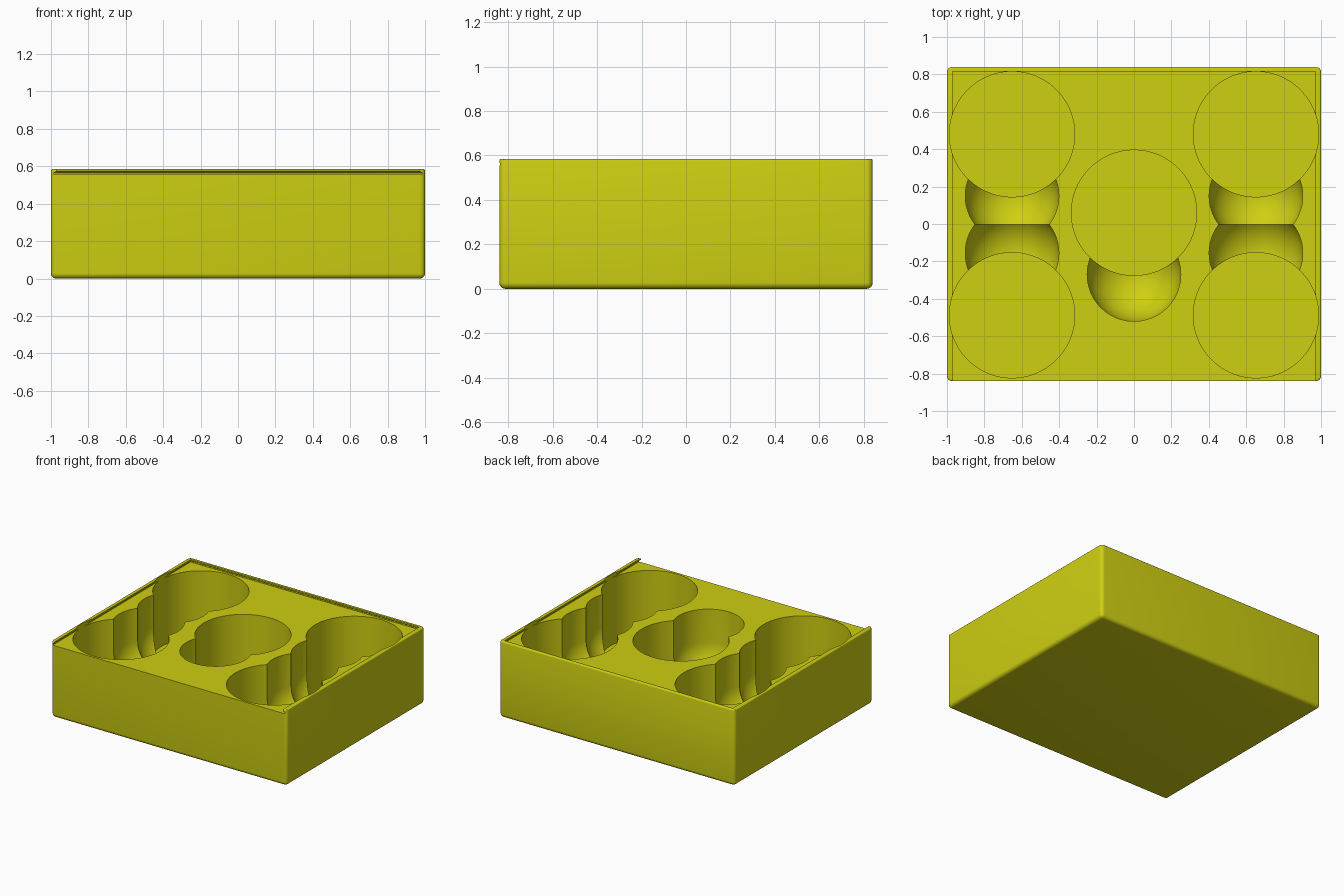
import bpy, bmesh, math

if "Cube" in bpy.data.objects:
    bpy.data.objects.remove(bpy.data.objects["Cube"])

TOP, FLOOR = 0.585, 0.555          # rim height, tray surface height
POCKET_Z = 0.04                    # flat pocket floor
SCOOP_Z, SCOOP_R = 0.30, 0.25      # centre height and radius of round finger scoops
POCKET_R = 0.335

yellow = bpy.data.materials.new("yellow")
yellow.diffuse_color = (0.62, 0.62, 0.006, 1)
yellow.use_nodes = True
yellow.node_tree.nodes["Principled BSDF"].inputs["Base Color"].default_value = yellow.diffuse_color


def make(name, bm):
    bmesh.ops.recalc_face_normals(bm, faces=bm.faces)
    me = bpy.data.meshes.new(name)
    bm.to_mesh(me)
    bm.free()
    me.materials.append(yellow)
    ob = bpy.data.objects.new(name, me)
    bpy.context.collection.objects.link(ob)
    return ob


def rounded_box():
    bm = bmesh.new()
    bmesh.ops.create_cube(bm, size=1)
    for v in bm.verts:
        v.co = (v.co.x * 2, v.co.y * 1.68, (v.co.z + 0.5) * TOP)
    # large rounding on the uprights and the base
    edges = [e for e in bm.edges if min(v.co.z for v in e.verts) < 0.01]
    bmesh.ops.bevel(bm, geom=edges, offset=0.028, segments=6, profile=0.5, affect='EDGES')
    # small rounding on the rim
    edges = [e for e in bm.edges if min(v.co.z for v in e.verts) > TOP - 0.001]
    bmesh.ops.bevel(bm, geom=edges, offset=0.008, segments=3, profile=0.5, affect='EDGES')
    return make("box", bm)


def lathe(name, profile, x, y, n=96):
    """Closed solid of revolution; end points at zero radius become poles."""
    bm = bmesh.new()
    rings = []
    for r, z in profile:
        if r < 1e-6:
            rings.append([bm.verts.new((x, y, z))])
        else:
            rings.append([bm.verts.new((x + r * math.cos(2 * math.pi * i / n),
                                        y + r * math.sin(2 * math.pi * i / n), z))
                          for i in range(n)])
    for a, b in zip(rings, rings[1:]):
        for i in range(n):
            j = (i + 1) % n
            if len(a) == 1:
                bm.faces.new((a[0], b[j], b[i]))
            else:
                bm.faces.new((a[i], a[j], b[j], b[i]))
    for ring in (rings[0], rings[-1]):
        if len(ring) > 1:
            bm.faces.new(ring)
    return make(name, bm)


def lid_slot():
    """Undercut slot for a sliding lid, open at the front."""
    bm = bmesh.new()
    rings = []
    for z, inset in ((FLOOR, 0.014), (0.564, 0.014), (0.574, 0.03), (0.7, 0.03)):
        hx, back = 1 - inset, 0.84 - inset + 0.006
        rings.append([bm.verts.new(c) for c in
                      ((-hx, -1, z), (hx, -1, z), (hx, back, z), (-hx, back, z))])
    for a, b in zip(rings, rings[1:]):
        for i in range(4):
            j = (i + 1) % 4
            bm.faces.new((a[i], a[j], b[j], b[i]))
    bm.faces.new(rings[0])
    bm.faces.new(rings[-1])
    return make("lid_slot_cutter", bm)


def cut(target, cutter):
    mod = target.modifiers.new("cut", 'BOOLEAN')
    mod.operation, mod.solver, mod.object = 'DIFFERENCE', 'EXACT', cutter
    bpy.context.view_layer.objects.active = target
    bpy.ops.object.modifier_apply(modifier=mod.name)
    bpy.data.objects.remove(cutter)


box = rounded_box()
cut(box, lid_slot())

# round pockets with a finger scoop beside each: x, pocket y, scoop y
layout = [(0, 0.06, -0.27)]
for sx in (-0.652, 0.652):
    layout += [(sx, 0.48, 0.15), (sx, -0.488, -0.155)]

pocket = [(POCKET_R, POCKET_Z), (POCKET_R, 0.75)]
scoop = [(SCOOP_R * math.sin(a), SCOOP_Z - SCOOP_R * math.cos(a))
         for a in (i * math.pi / 2 / 16 for i in range(17))] + [(SCOOP_R, 0.72)]
for x, py, sy in layout:
    cut(box, lathe("scoop_cutter", scoop, x, sy))
for x, py, sy in layout:
    cut(box, lathe("pocket_cutter", pocket, x, py))

# smooth curved walls, keep rims crisp
bpy.ops.object.select_all(action='DESELECT')
box.select_set(True)
bpy.context.view_layer.objects.active = box
bpy.ops.object.shade_smooth_by_angle(angle=math.radians(30))
